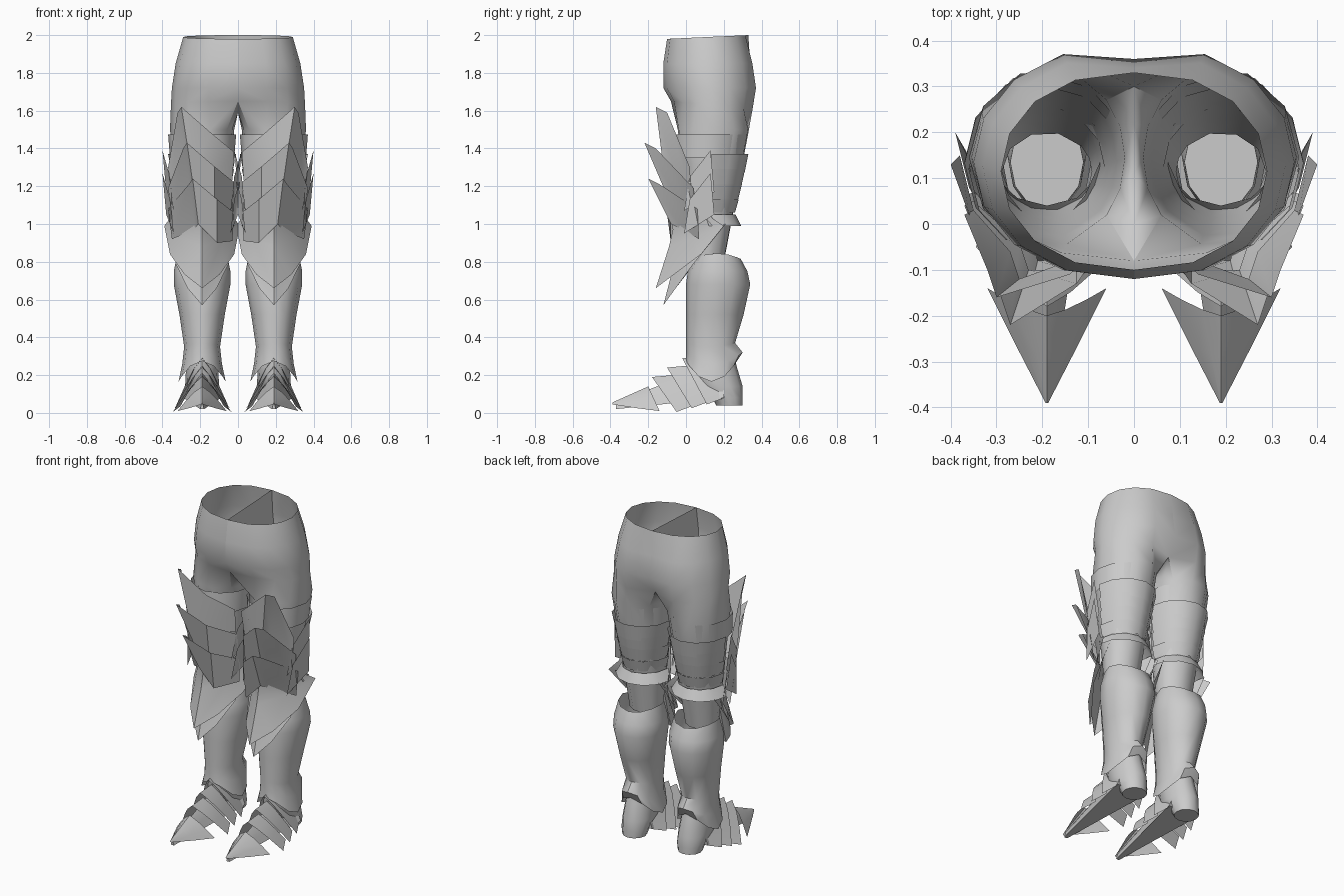
import bpy, bmesh
from math import sin, cos, radians, pi
from mathutils import Vector

if "Cube" in bpy.data.objects:
    bpy.data.objects.remove(bpy.data.objects["Cube"])

grey = (.6, .6, .6, 1)
steel = bpy.data.materials.new("grey_steel")
steel.use_nodes = True
steel.diffuse_color = grey
steel.node_tree.nodes["Principled BSDF"].inputs["Base Color"].default_value = grey

leg_axis = .19
around = range(0, 360, 30)
behind = range(90, 271, 30)
parts = []


def loft(name, rows, closed=False, caps=False):
    """Skin rows of points and mirror in x; a shorter row joins only its own length."""
    mesh_builder = bmesh.new()
    grid = [[mesh_builder.verts.new(point) for point in row] for row in rows]
    for upper, lower in zip(grid, grid[1:]):
        count = min(len(upper), len(lower))
        wrap = closed and len(upper) == len(lower)
        for i in range(count if wrap else count - 1):
            following = (i + 1) % count
            mesh_builder.faces.new((upper[i], upper[following], lower[following], lower[i]))
    if caps:
        mesh_builder.faces.new(grid[0])
        mesh_builder.faces.new(grid[-1])
    bmesh.ops.recalc_face_normals(mesh_builder, faces=mesh_builder.faces)
    mesh = bpy.data.meshes.new(name)
    mesh_builder.to_mesh(mesh)
    mesh_builder.free()
    mesh.materials.append(steel)
    part = bpy.data.objects.new(name, mesh)
    bpy.context.collection.objects.link(part)
    part.modifiers.new("mirror", 'MIRROR')
    parts.append(part)


def ring(z, width, front, back, wave=0, angles=around):
    """Oval section of a leg; angles run from the front over the outer side."""
    middle, depth = (front + back) / 2, (back - front) / 2
    return [(leg_axis + width * sin(radians(angle)),
             middle - depth * cos(radians(angle)),
             z + wave * cos(2 * radians(angle))) for angle in angles]


def half_ring(z, width, front, back, tilt=0, cleft=.03):
    """Half oval of the hips, from front centre to back centre."""
    middle, depth = (front + back) / 2, (back - front) / 2
    points = [(width * abs(sin(pi * i / 8)) ** .85,
               middle - depth * cos(pi * i / 8),
               z - tilt * cos(pi * i / 8)) for i in range(9)]
    points[0] = (0, front, z - tilt)
    points[-1] = (0, back - cleft, z + tilt)
    return points


def arch(y, top, width, sweep, low):
    """Peaked arch over the foot whose ends sweep back towards the ground."""
    points = []
    for i in range(-3, 4):
        fall = abs(i / 3) ** 1.3
        points.append((leg_axis + width * i / 3, y + sweep * fall, top + (low - top) * fall))
    return points


def knee_row(width, edge, centre):
    """Row across the knee; edge and centre are (y, z)."""
    points = []
    for side in (-1, -.55, 0, .55, 1):
        blend = abs(side) ** 1.5
        y, z = Vector(centre).lerp(Vector(edge), blend)
        points.append((leg_axis + width * side, y, z))
    return points


# Trousers: waist, hips, crotch and legs in one skin
waist = half_ring(1.99, .29, -.1, .33, tilt=.01, cleft=0)
belly = half_ring(1.85, .33, -.12, .37)
hips = half_ring(1.72, .35, -.12, .39)
crotch = half_ring(1.63, .355, -.08, .37, tilt=-.02, cleft=.07)
crotch += [(0, y, 1.59) for y in (.22, .11, 0)]
leg_angles = [*range(-50, 231, 35), *range(250, 291, 20)]
legs = [ring(z=1.5 - .18 * step, width=.17 - .018 * step, front=-.05 + .02 * step,
             back=.34 - .035 * step, angles=leg_angles) for step in range(5)]
loft("trousers", [waist, belly, hips, crotch] + legs, closed=True)

# Thigh cuff, then overlapping half bands round the back with a flared last one
loft("thigh_cuff", [ring(1.475, .18, -.06, .325), ring(1.35, .17, -.06, .3)], closed=True)
for i in range(5):
    top, width, back = 1.37 - .08 * i, .18 - .01 * i, .33 - .017 * i
    flare = .03 if i == 4 else -.02
    loft(f"thigh_band_{i + 1}", [
        ring(top, width, -.06, back, angles=behind),
        ring(top - .1 + .01 * i, width + flare, -.05, back + flare, angles=behind)])

# Front thigh tiers, each rising to a forward spike with a narrow blade facet
for i, reach in enumerate((-.16, -.22, -.2)):
    tip = Vector((.3 - .03 * i, reach, 1.62 - .19 * i))
    base = Vector((.25 - .02 * i, -.12 + .02 * i, 1.3 - .15 * i))
    inner = Vector((.02, .02 * i, 1.38 - .16 * i))
    outer = Vector((.37, .02 + .02 * i, 1.3 - .11 * i))
    middle = (tip + inner) / 2 + Vector((-.02, -.03, -.02))
    blade = Vector((.02, .06, -.03))
    loft(f"thigh_tier_{i + 1}", [
        [inner, middle, tip, tip + blade, outer],
        [inner + Vector((.01, .02, -.15)), middle + Vector((0, .03, -.23)),
         base, base + blade, outer + Vector((-.02, .01, -.16))]])

# Pointed wings on both sides of the thigh
for i in range(2):
    drop = .12 * i
    for side, name in ((1, "outer"), (-1, "inner")):
        def wing_point(offset, y, z):
            return (leg_axis + side * offset, y, z - drop)
        loft(f"{name}_wing_{i + 1}", [
            [wing_point(.17, .02, 1.25), wing_point(.21, .13, 1.39)],
            [wing_point(.15, -.01, 1.07), wing_point(.19, .15, 1.17)]])

# Knee guard: a long pointed plate over a second, lower one
loft("knee_guard", [
    knee_row(.165, edge=(.08, 1.16), centre=(-.08, 1.14)),
    knee_row(.17, edge=(.14, 1.03), centre=(-.07, .97)),
    knee_row(.2, edge=(.2, .99), centre=(-.09, .88)),
    knee_row(.17, edge=(.08, .84), centre=(-.16, .66))])
loft("lower_knee_guard", [
    knee_row(.15, edge=(.21, 1), centre=(-.04, .95)),
    knee_row(.15, edge=(.13, .9), centre=(-.06, .8)),
    knee_row(.14, edge=(.04, .79), centre=(-.12, .57))])

# Greaves: bulging calf, narrow ankle and a flared rim pointed at the sides
loft("greave", [
    ring(.83, .13, .04, .29, wave=-.015), ring(.75, .15, .01, .325),
    ring(.68, .15, 0, .34), ring(.52, .12, 0, .305),
    ring(.36, .095, 0, .26, wave=.01), ring(.29, .105, 0, .3, wave=.03),
    ring(.22, .125, 0, .27, wave=.055)], closed=True)

# Boot: ankle and heel, then the tapering foot body
loft("boot_heel", [
    ring(.36, .08, .03, .24), ring(.24, .085, .02, .27), ring(.14, .09, .04, .3),
    ring(.08, .08, .14, .3), ring(.04, .07, .16, .3)], closed=True, caps=True)
loft("boot_foot", [
    arch(y=.2 - .19 * step, top=.28 - .075 * step, width=.1 - .03 * step,
         sweep=0, low=.08 - .02 * step) for step in range(4)], closed=True, caps=True)

# Pointed toe cap and overlapping foot plates
loft("toe_cap", [arch(-.39, .055, .003, sweep=0, low=.045),
                 arch(-.29, .1, .07, sweep=.03, low=.025),
                 arch(-.2, .14, .13, sweep=.06, low=.01)])
for i in range(3):
    y, top, width, low = -.18 + .08 * i, .19 + .05 * i, .155 - .01 * i, .005 + .02 * i
    loft(f"foot_plate_{i + 1}", [
        arch(y, top, width, sweep=.13, low=low),
        arch(y + .11, top + .01, width - .04, sweep=.1, low=low + .03)])

# Smooth shading with crisp plate edges
for other in bpy.context.selected_objects:
    other.select_set(False)
for part in parts:
    part.select_set(True)
bpy.context.view_layer.objects.active = parts[0]
bpy.ops.object.shade_smooth_by_angle(angle=radians(40))
